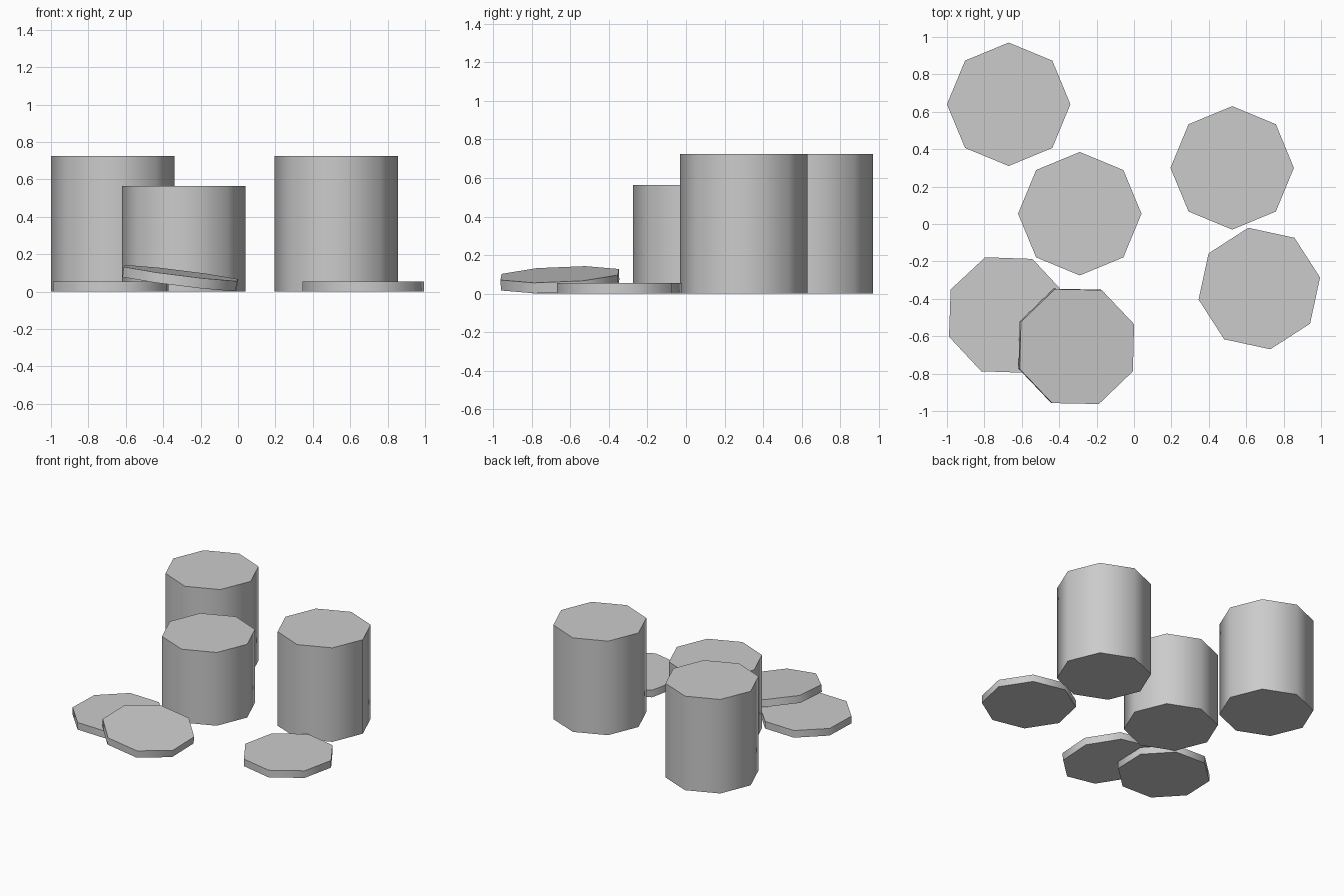
import bpy
from math import radians
from mathutils import Matrix, Vector

RADIUS = 0.33
THICK = 0.055

cube = bpy.data.objects.get("Cube")
if cube:
    bpy.data.objects.remove(cube, do_unlink=True)

metal = bpy.data.materials.new("grey_metal")
metal.use_nodes = True
colour = (0.6, 0.6, 0.6, 1)
metal.diffuse_color = colour
metal.node_tree.nodes["Principled BSDF"].inputs["Base Color"].default_value = colour


def disc(name, base, height, turn=0, normal=(0, 0, 1)):
    """Eight-sided prism standing on its base point, turned and leaning to a normal."""
    bpy.ops.mesh.primitive_cylinder_add(vertices=8, radius=RADIUS, depth=height)
    obj = bpy.context.object
    obj.name = name
    obj.data.materials.append(metal)
    lean = Vector((0, 0, 1)).rotation_difference(Vector(normal)).to_matrix().to_4x4()
    obj.matrix_world = (Matrix.Translation(base) @ lean
                        @ Matrix.Rotation(radians(turn), 4, 'Z')
                        @ Matrix.Translation((0, 0, height / 2)))
    # Rounded sides, crisp rims
    bpy.ops.object.shade_smooth_by_angle(angle=radians(60))
    return obj


# Upright stacks
disc("back_stack", (-0.67, 0.64, 0), 0.725)
disc("middle_stack", (-0.29, 0.055, 0), 0.565)
disc("left_stack", (0.525, 0.30, 0), 0.725)

# Loose discs on the ground
disc("left_disc", (0.67, -0.345, 0), THICK, 10.3)
disc("right_disc", (-0.68, -0.487, 0), THICK, 20.5)

# Disc leaning on its neighbour
disc("leaning_disc", (-0.312, -0.653, 0.045), THICK, 21.2, (0.125, -0.045, 1))
